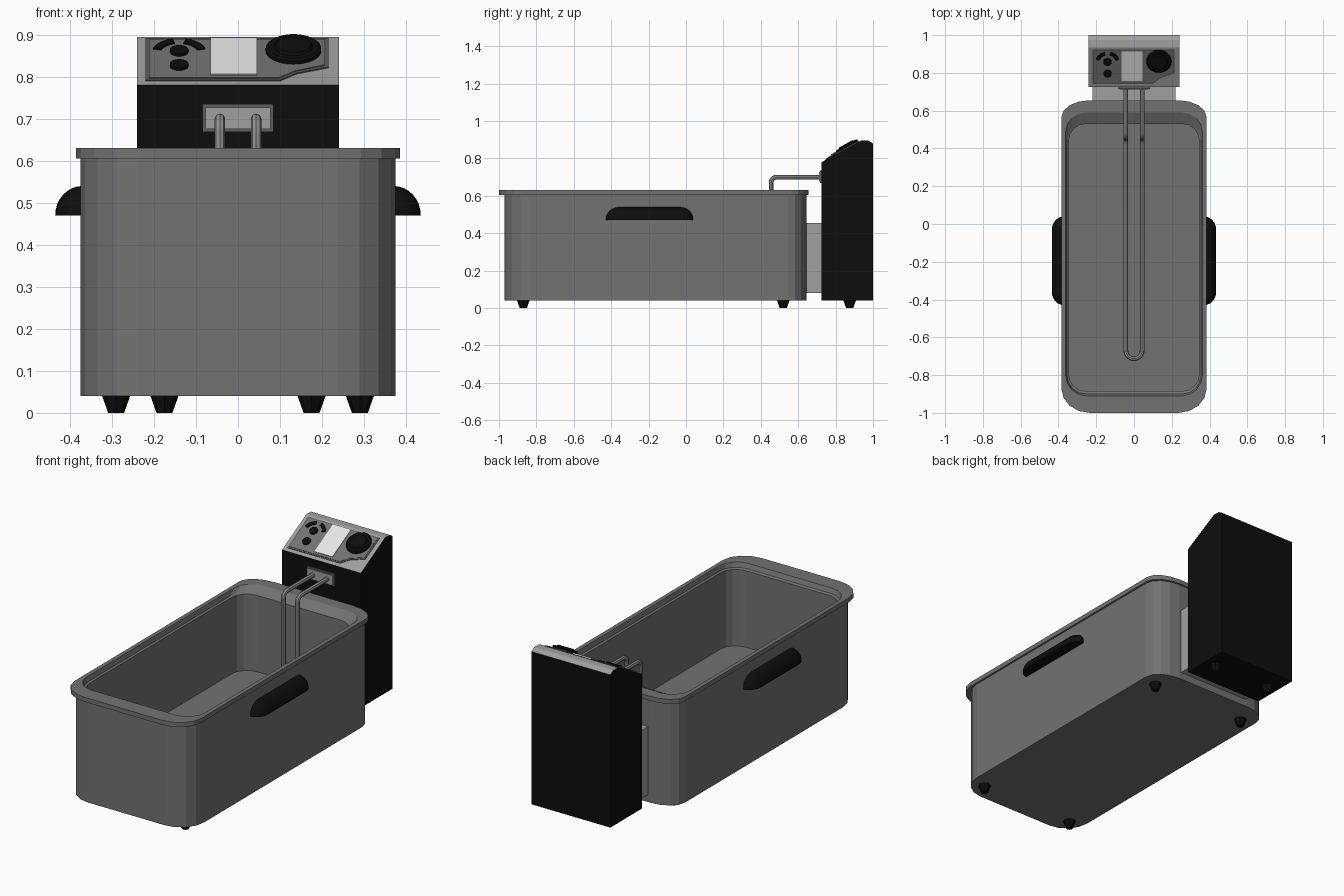
import bpy, bmesh, math
from mathutils import Matrix, Vector

if "Cube" in bpy.data.objects:
    bpy.data.objects.remove(bpy.data.objects["Cube"])


def material(name, v):
    m = bpy.data.materials.new(name)
    m.diffuse_color = (v, v, v, 1)
    m.use_nodes = True
    m.node_tree.nodes["Principled BSDF"].inputs["Base Color"].default_value = m.diffuse_color
    return m


STEEL = material("brushed steel", 0.17)
SILVER = material("light silver", 0.35)
BLACK = material("black plastic", 0.004)
PANEL = material("dark grey panel", 0.11)
ROD = material("rod metal", 0.28)
WHITE = material("pale label", 0.8)


def loft(name, loops, mats, matrix=None, rule=None):
    """Skin a list of equal-length loops and cap both ends."""
    bm = bmesh.new()
    rings = [[bm.verts.new(p) for p in loop] for loop in loops]
    for a, b in zip(rings, rings[1:]):
        n = len(a)
        for i in range(n):
            j = (i + 1) % n
            bm.faces.new((a[i], a[j], b[j], b[i]))
    bm.faces.new(rings[0][::-1])
    bm.faces.new(rings[-1])
    if matrix:
        bm.transform(matrix)
    bmesh.ops.recalc_face_normals(bm, faces=bm.faces)
    bm.normal_update()
    if rule:
        for f in bm.faces:
            f.material_index = rule(f)
    me = bpy.data.meshes.new(name)
    bm.to_mesh(me)
    bm.free()
    for m in mats:
        me.materials.append(m)
    ob = bpy.data.objects.new(name, me)
    bpy.context.collection.objects.link(ob)
    return ob


def prism(name, pts, h0, h1, mat, matrix=None):
    return loft(name, [[(x, y, h) for x, y in pts] for h in (h0, h1)], [mat], matrix)


def rect(x0, x1, y0, y1):
    return [(x0, y0), (x1, y0), (x1, y1), (x0, y1)]


def circle(cx, cy, r, n=24):
    return [(cx + r * math.cos(2 * math.pi * i / n),
             cy + r * math.sin(2 * math.pi * i / n)) for i in range(n)]


def rounded(z, hx, y0, y1, rx, front, back, n=4):
    """Rounded rectangle with different front and back corner depth."""
    pts = []
    for k, (sx, cy, ry) in enumerate([(1, y1 - back, back), (-1, y1 - back, back),
                                      (-1, y0 + front, front), (1, y0 + front, front)]):
        for i in range(n + 1):
            a = math.pi / 2 * (k + i / n)
            pts.append((sx * (hx - rx) + rx * math.cos(a), cy + ry * math.sin(a), z))
    return pts


# Hollow tub with overhanging rim
loft("tub", [
    rounded(0.04, 0.375, -0.97, 0.645, 0.14, 0.14, 0.10),
    rounded(0.605, 0.375, -0.97, 0.645, 0.14, 0.14, 0.10),
    rounded(0.605, 0.385, -1.0, 0.655, 0.15, 0.13, 0.09),
    rounded(0.63, 0.385, -1.0, 0.655, 0.15, 0.13, 0.09),
    rounded(0.63, 0.362, -0.91, 0.59, 0.11, 0.11, 0.10),
    rounded(0.605, 0.355, -0.90, 0.54, 0.10, 0.10, 0.10),
    rounded(0.60, 0.345, -0.885, 0.53, 0.09, 0.09, 0.09),
    rounded(0.18, 0.345, -0.885, 0.53, 0.09, 0.09, 0.09),
], [STEEL])

# Side handles: quarter-round section tapering to rounded ends
for side, label in ((1, "right"), (-1, "left")):
    stations = []
    for i in range(1, 7):
        a = math.pi / 2 * i / 6
        stations.append((0.07 * (1 - math.cos(a)), math.sin(a)))
    stations = ([(-0.43 + d, f) for d, f in stations]
                + [(0.04 - d, f) for d, f in reversed(stations)])
    loops = []
    for y, f in stations:
        loop = [(side * 0.37, y, 0.47)]
        for i in range(9):
            t = math.pi / 2 * i / 8
            loop.append((side * (0.37 + 0.065 * f * math.cos(t)), y,
                         0.47 + 0.07 * f * math.sin(t)))
        loops.append(loop)
    loft(label + "_handle", loops, [BLACK])

# Tapered feet
for x, y, label in ((0.29, -0.87, "front"), (0.29, 0.52, "rear"), (0.175, 0.875, "box")):
    for s in (-1, 1):
        loft(label + "_foot", [[(px, py, z) for px, py in circle(s * x, y, r, 8)]
                               for z, r in ((0, 0.019), (0.045, 0.035))], [BLACK])

# Bracket joining tub and control box
prism("rear_bracket", rect(-0.22, 0.22, 0.63, 0.74), 0.08, 0.455, SILVER)

# Control box: side profile, upper faces silver
profile = [(0.725, 0.04), (0.725, 0.78), (0.935, 0.895), (0.975, 0.895),
           (1.0, 0.88), (1.0, 0.04)]
loft("control_box", [[(x, y, z) for y, z in profile] for x in (-0.24, 0.24)],
     [BLACK, SILVER], rule=lambda f: 1 if f.normal.z > 0.2 else 0)

# Frame of the sloping face: u = x, v = up the slope, w = outward
v = Vector((0, 0.21, 0.115)).normalized()
w = Vector((1, 0, 0)).cross(v)
slope = Matrix(((1, v.x, w.x, 0), (0, v.y, w.y, 0.725), (0, v.z, w.z, 0.78), (0, 0, 0, 1)))

# Control panel with cut corner, edging and face
outer = [(-0.22, 0.02), (0.10, 0.02), (0.14, 0.055), (0.215, 0.085),
         (0.215, 0.228), (-0.22, 0.228)]
inner = [(-0.212, 0.028), (0.097, 0.028), (0.137, 0.063), (0.207, 0.092),
         (0.207, 0.22), (-0.212, 0.22)]
prism("panel_edging", outer, -0.002, 0.003, PANEL, slope)
prism("panel_face", inner, 0.0, 0.005, STEEL, slope)
prism("panel_label", rect(-0.065, 0.045, 0.04, 0.222), 0.0, 0.008, WHITE, slope)

# Indicator buttons and curved marks
for cv in (0.155, 0.085):
    prism("button", circle(-0.14, cv, 0.022), 0.0, 0.012, BLACK, slope)
for a0, a1 in ((15, 76), (104, 165)):
    steps = [math.radians(a0 + (a1 - a0) * i / 8) for i in range(9)]
    band = ([(-0.14 + 0.064 * math.cos(a), 0.152 + 0.064 * math.sin(a)) for a in steps]
            + [(-0.14 + 0.044 * math.cos(a), 0.152 + 0.044 * math.sin(a))
               for a in reversed(steps)])
    prism("curved_mark", band, 0.0, 0.009, BLACK, slope)

# Control knob
loft("knob", [[(x, y, h) for x, y in circle(0.132, 0.16, r, 32)]
              for h, r in ((0, 0.066), (0.013, 0.066), (0.018, 0.06),
                           (0.018, 0.046), (0.024, 0.042))], [BLACK], slope)

# Mounting plate for the heating rods, facing the front
face = Matrix(((1, 0, 0, 0), (0, 0, -1, 0.725), (0, 1, 0, 0), (0, 0, 0, 1)))
prism("rod_plate_edging", rect(-0.085, 0.085, 0.668, 0.735), -0.002, 0.009, PANEL, face)
prism("rod_plate", rect(-0.077, 0.077, 0.676, 0.727), 0.0, 0.013, SILVER, face)

# Heating rod: one bent tube, mirrored path
R = 0.03
half = [(0.043, 0.72, 0.70)]
for i in range(6):
    a = math.pi / 2 * i / 5
    half.append((0.043, 0.455 + R - R * math.sin(a), 0.70 - R + R * math.cos(a)))
for i in range(6):
    a = math.pi / 2 * i / 5
    half.append((0.043, 0.455 - R + R * math.cos(a), 0.22 + R - R * math.sin(a)))
for i in range(7):
    a = math.pi / 2 * i / 6
    half.append((0.043 * math.cos(a), -0.67 - 0.043 * math.sin(a), 0.22))
path = half + [(-x, y, z) for x, y, z in reversed(half[:-1])]
cu = bpy.data.curves.new("heating_rod", "CURVE")
cu.dimensions = "3D"
cu.bevel_depth = 0.0125
cu.bevel_resolution = 2
cu.use_fill_caps = True
sp = cu.splines.new("POLY")
sp.points.add(len(path) - 1)
for p, co in zip(sp.points, path):
    p.co = (*co, 1)
cu.materials.append(ROD)
rod = bpy.data.objects.new("heating_rod", cu)
bpy.context.collection.objects.link(rod)
bpy.context.view_layer.objects.active = rod
rod.select_set(True)
bpy.ops.object.convert(target="MESH")
bpy.ops.object.shade_smooth_by_angle()
